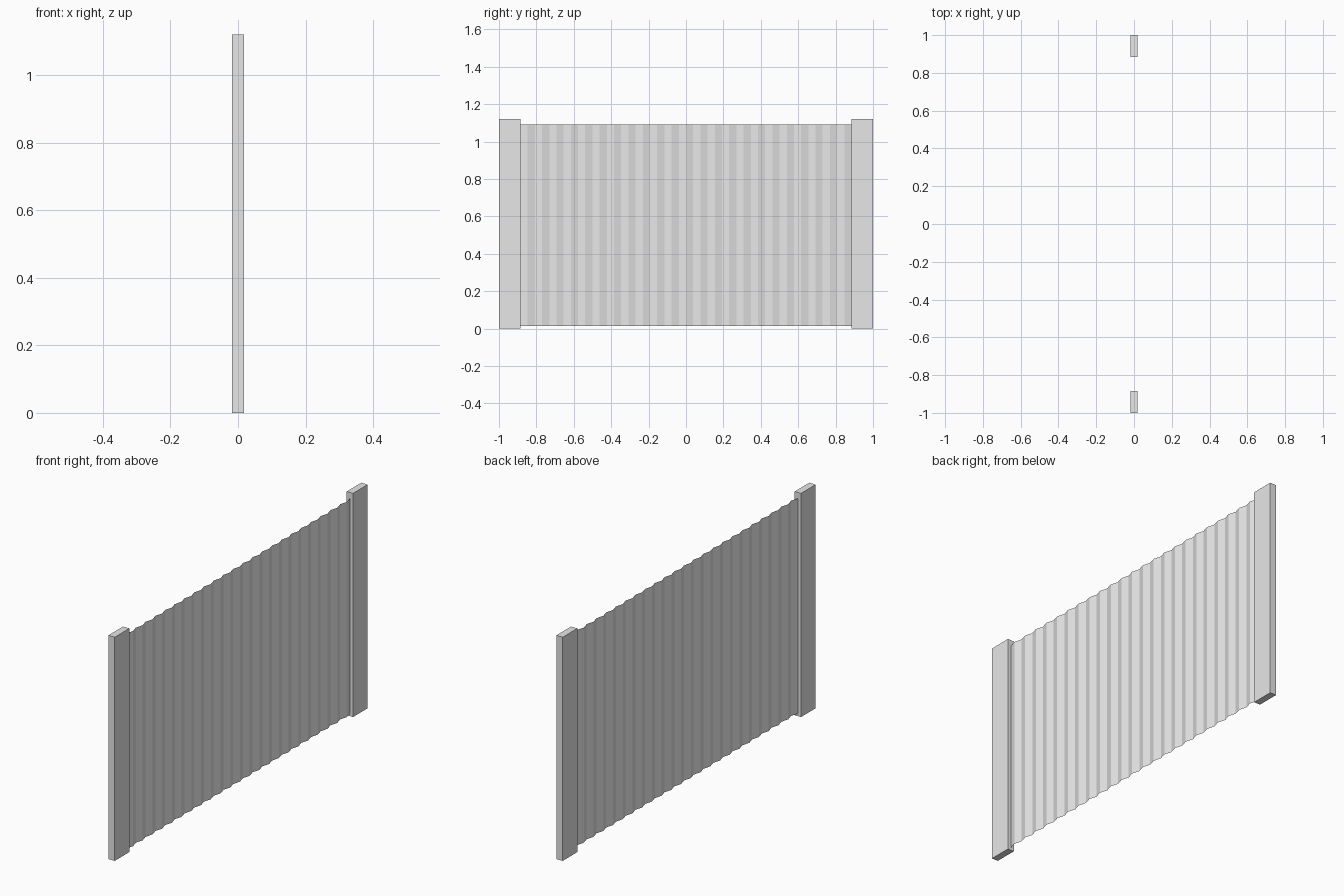
import bpy
import bmesh

cube = bpy.data.objects.get("Cube")
if cube:
    bpy.data.objects.remove(cube, do_unlink=True)

HALF = 1.0            # half the overall length
POST_LENGTH = 0.115
POST_DEPTH = 0.035
POST_HEIGHT = 1.12
FOLDS = 46            # two per corrugation
RIPPLE = 0.011
SHEET_LOW, SHEET_HIGH = 0.013, 1.09

steel = bpy.data.materials.new("light_grey")
steel.use_nodes = True
grey = (0.8, 0.8, 0.8, 1)
steel.diffuse_color = grey
steel.node_tree.nodes["Principled BSDF"].inputs["Base Color"].default_value = grey


def add_object(name, bm):
    mesh = bpy.data.meshes.new(name)
    bm.to_mesh(mesh)
    bm.free()
    mesh.materials.append(steel)
    obj = bpy.data.objects.new(name, mesh)
    bpy.context.collection.objects.link(obj)
    return obj


# End posts
for name, side in (("front_post", -1), ("back_post", 1)):
    bm = bmesh.new()
    bmesh.ops.create_cube(bm, size=1)
    bmesh.ops.scale(bm, vec=(POST_DEPTH, POST_LENGTH, POST_HEIGHT), verts=bm.verts)
    bmesh.ops.translate(bm, vec=(0, side * (HALF - POST_LENGTH / 2), POST_HEIGHT / 2),
                        verts=bm.verts)
    add_object(name, bm)

# Corrugated sheet: a zigzag line extruded upward
bm = bmesh.new()
inner = HALF - POST_LENGTH
line = [bm.verts.new((RIPPLE * (i % 2), -inner + 2 * inner * i / FOLDS, SHEET_LOW))
        for i in range(FOLDS + 1)]
edges = [bm.edges.new(pair) for pair in zip(line, line[1:])]
raised = bmesh.ops.extrude_edge_only(bm, edges=edges)["geom"]
bmesh.ops.translate(bm, vec=(0, 0, SHEET_HIGH - SHEET_LOW),
                    verts=[v for v in raised if isinstance(v, bmesh.types.BMVert)])
bmesh.ops.recalc_face_normals(bm, faces=bm.faces)
if sum(f.normal.x for f in bm.faces) < 0:
    bmesh.ops.reverse_faces(bm, faces=bm.faces)
add_object("corrugated_sheet", bm)
